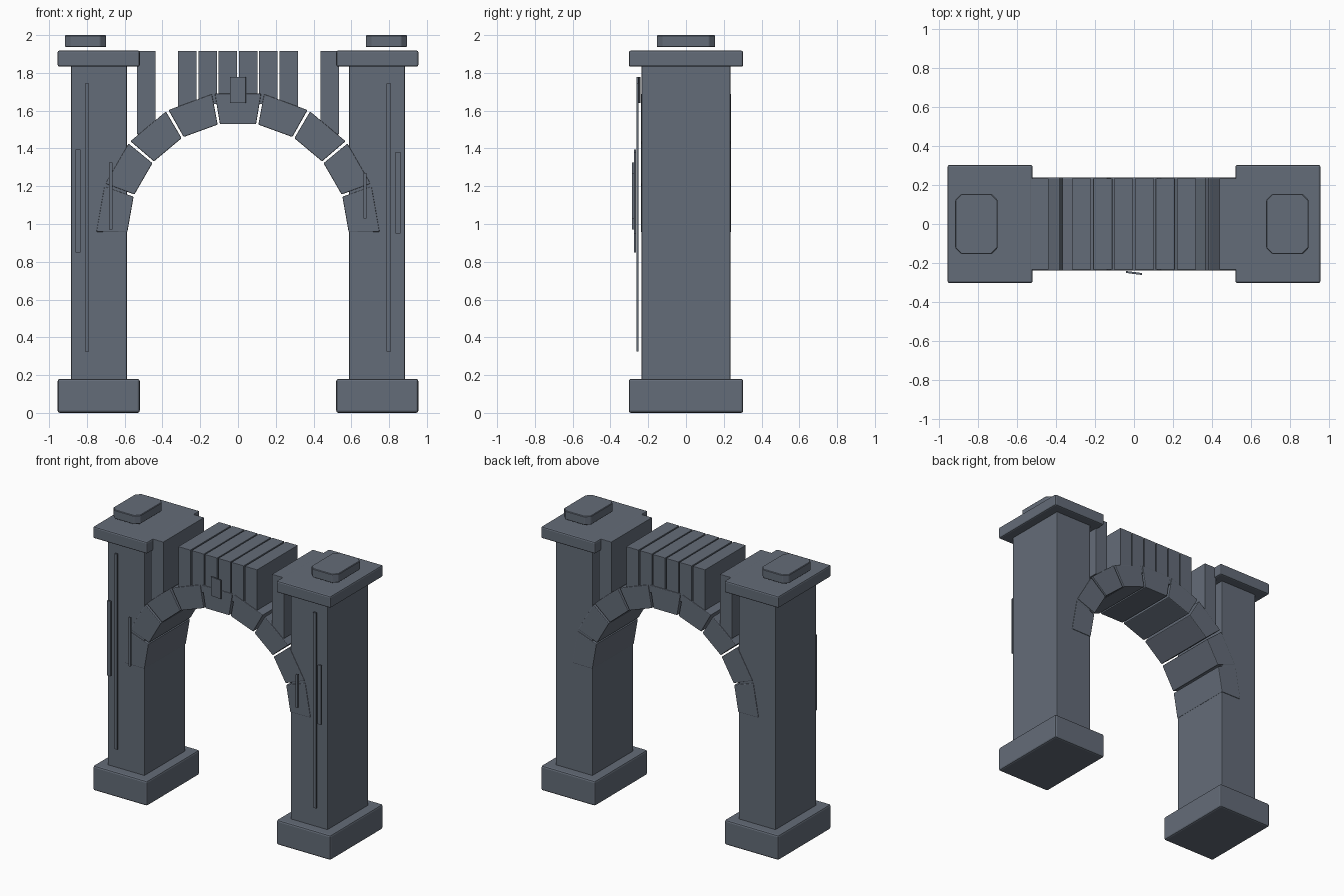
import bpy, bmesh, math
from mathutils import Matrix

if "Cube" in bpy.data.objects:
    bpy.data.objects.remove(bpy.data.objects["Cube"])

stone = bpy.data.materials.new("slate_stone")
stone.diffuse_color = (0.127, 0.150, 0.188, 1)
stone.use_nodes = True
stone.node_tree.nodes["Principled BSDF"].inputs["Base Color"].default_value = stone.diffuse_color


def finish(bm, name, bevel=0.0, segments=2):
    bmesh.ops.recalc_face_normals(bm, faces=bm.faces[:])
    if bevel:
        bmesh.ops.bevel(bm, geom=bm.edges[:], offset=bevel, segments=segments,
                        profile=0.5, affect='EDGES', clamp_overlap=True)
    me = bpy.data.meshes.new(name)
    bm.to_mesh(me)
    bm.free()
    me.materials.append(stone)
    ob = bpy.data.objects.new(name, me)
    bpy.context.collection.objects.link(ob)
    return ob


def prism(name, pts, y0, y1, bevel=0.0):
    """Extrude an x-z outline along y."""
    bm = bmesh.new()
    face = bm.faces.new([bm.verts.new((x, y0, z)) for x, z in pts])
    new = bmesh.ops.extrude_face_region(bm, geom=[face])["geom"]
    verts = [g for g in new if isinstance(g, bmesh.types.BMVert)]
    bmesh.ops.translate(bm, verts=verts, vec=(0, y1 - y0, 0))
    return finish(bm, name, bevel)


def box(name, x, y, z, bevel=0.0):
    return prism(name, [(x[0], z[0]), (x[1], z[0]), (x[1], z[1]), (x[0], z[1])],
                 y[0], y[1], bevel)


# Piers with plinths and capitals
for side, s in (("left", -1), ("right", 1)):
    def span(a, b):
        return sorted((s * a, s * b))
    box(side + "_plinth", span(0.52, 0.955), (-0.303, 0.303), (0, 0.18), 0.012)
    box(side + "_pier", span(0.588, 0.884), (-0.235, 0.235), (0.17, 1.84), 0.005)
    box(side + "_capital", span(0.52, 0.955), (-0.303, 0.303), (1.833, 1.918), 0.01)

# Cap stones with clipped corners, slightly off centre
for side, cx in (("left", -0.807), ("right", 0.786)):
    w, d, c = 0.109, 0.154, 0.032
    outline = [(w - c, -d), (w, c - d), (w, d - c), (w - c, d),
               (c - w, d), (-w, d - c), (-w, c - d), (c - w, -d)]
    bm = bmesh.new()
    f = bm.faces.new([bm.verts.new((cx + x, y, 1.936)) for x, y in outline])
    g = bmesh.ops.extrude_face_region(bm, geom=[f])["geom"]
    bmesh.ops.translate(bm, vec=(0, 0, 0.064),
                        verts=[v for v in g if isinstance(v, bmesh.types.BMVert)])
    finish(bm, side + "_cap_stone", 0.004, 1)

# Arch ring of nine wedge stones
R_IN, R_OUT, SPRING = 0.586, 0.75, 0.95
for i in range(9):
    a0, a1 = math.radians(i * 20 + 0.6), math.radians(i * 20 + 19.4)
    pts = [(r * math.cos(a), SPRING + r * math.sin(a))
           for r, a in ((R_IN, a0), (R_OUT, a0), (R_OUT, a1), (R_IN, a1))]
    prism("arch_stone_%d" % (i + 1), pts, -0.239, 0.239, 0.005)

# Upright infill stones resting on the arch
for cx, z0 in ((0.0535, 1.65), (0.16, 1.635), (0.268, 1.59), (0.486, 1.475)):
    for s in (-1, 1):
        box("infill_stone", (s * cx - 0.049, s * cx + 0.049),
            (-0.234, 0.234), (z0, 1.917), 0.002)

# Thin upright strips on the front
strips = [(-0.799, 0.023, 0.325, 1.745, -0.257), (0.799, 0.023, 0.325, 1.745, -0.257),
          (-0.847, 0.027, 0.85, 1.395, -0.270), (0.847, 0.027, 0.95, 1.38, -0.270),
          (-0.674, 0.018, 0.97, 1.325, -0.279), (0.672, 0.016, 1.03, 1.27, -0.279)]
for x, w, z0, z1, y in strips:
    box("front_strip", (x - w / 2, x + w / 2), (y - 0.006, y + 0.006), (z0, z1))

# Slightly turned keystone plate
plate = box("keystone_plate", (-0.042, 0.042), (-0.005, 0.005), (1.64, 1.777))
plate.data.transform(Matrix.Translation((0, -0.251, 0)) @ Matrix.Rotation(-0.13, 4, 'Z'))
